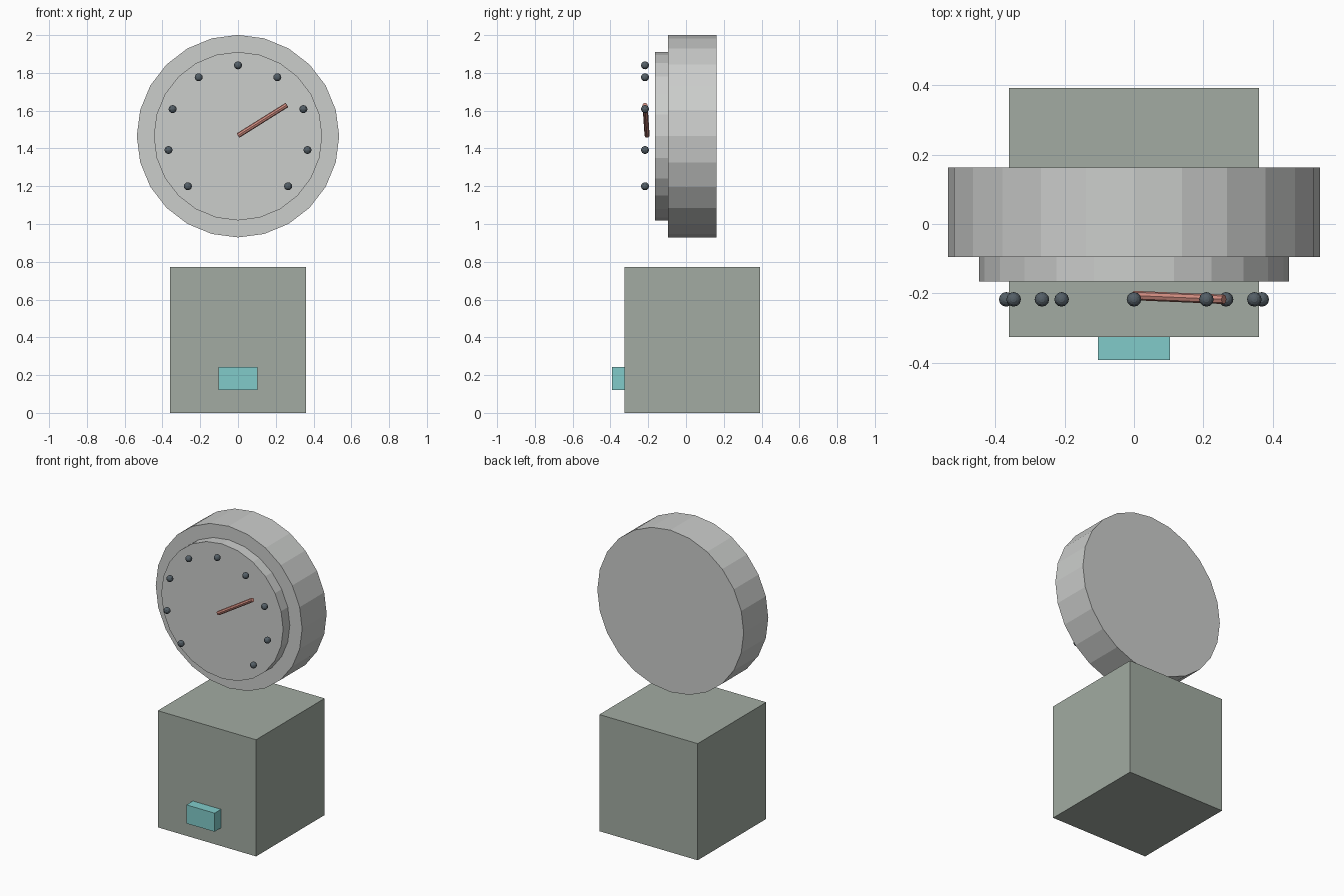
import bpy
from math import sin, cos, pi, radians
from mathutils import Vector

default = bpy.data.objects.get("Cube")
if default:
    bpy.data.objects.remove(default, do_unlink=True)


def material(name, rgb):
    mat = bpy.data.materials.new(name)
    mat.use_nodes = True
    mat.diffuse_color = (*rgb, 1)
    mat.node_tree.nodes["Principled BSDF"].inputs["Base Color"].default_value = (*rgb, 1)
    return mat


light_grey = material("light grey", (0.60, 0.61, 0.60))
sage = material("sage green", (0.36, 0.41, 0.36))
teal = material("teal", (0.22, 0.60, 0.59))
salmon = material("salmon", (0.65, 0.27, 0.22))
slate = material("slate", (0.09, 0.115, 0.135))


def finish(name, mat):
    obj = bpy.context.object
    obj.name = obj.data.name = name
    obj.data.materials.append(mat)
    return obj


def box(name, low, high, mat):
    low, high = Vector(low), Vector(high)
    bpy.ops.mesh.primitive_cube_add(size=1, location=(low + high) / 2)
    bpy.context.object.scale = high - low
    return finish(name, mat)


def rod(name, start, end, radius, sides, mat):
    start, end = Vector(start), Vector(end)
    axis = end - start
    bpy.ops.mesh.primitive_cylinder_add(
        vertices=sides, radius=radius, depth=axis.length, location=(start + end) / 2)
    bpy.context.object.rotation_euler = axis.to_track_quat('Z', 'Y').to_euler()
    return finish(name, mat)


# Base block with its front button
box("base", (-0.36, -0.325, 0), (0.36, 0.392, 0.772), sage)
box("button", (-0.103, -0.392, 0.12), (0.103, -0.32, 0.243), teal)

# Round gauge housing and raised dial
hub = 1.465
rod("gauge_housing", (0, 0.162, hub), (0, -0.095, hub), 0.536, 24, light_grey)
rod("gauge_dial", (0, -0.09, hub), (0, -0.165, hub), 0.446, 24, light_grey)

# Pointer leaning slightly forward
rod("pointer", (0, -0.206, hub + 0.003), (0.259, -0.217, hub + 0.165), 0.0135, 8, salmon)

# Nine scale markers over a 270 degree sweep
for i in range(9):
    a = radians(-135 + i * 33.75)
    bpy.ops.mesh.primitive_uv_sphere_add(
        segments=12, ring_count=8, radius=0.021,
        location=(0.375 * sin(a), -0.217, hub + 0.375 * cos(a)))
    finish(f"scale_marker_{i + 1}", slate)
